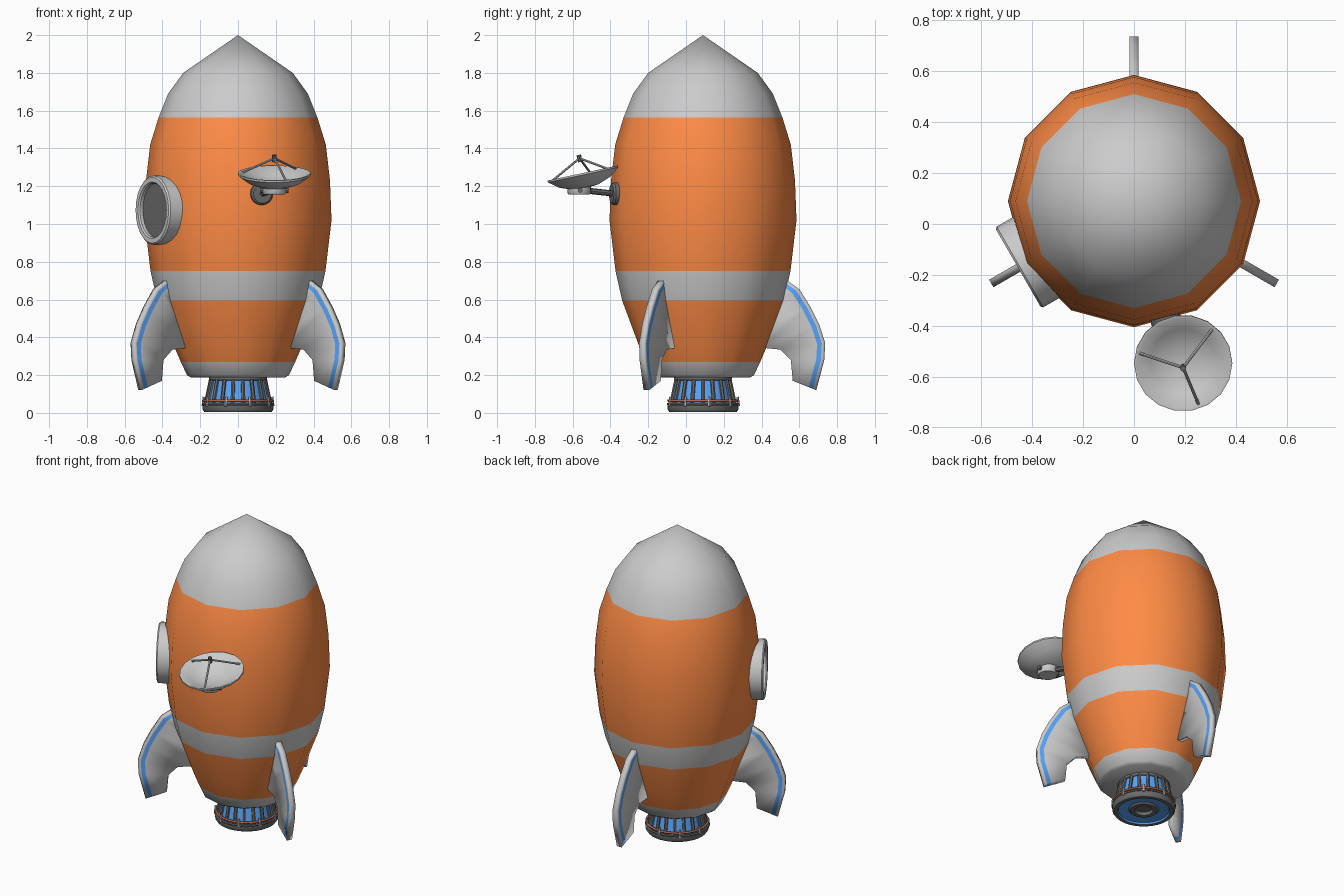
import bpy, bmesh
from math import sin, cos, pi, radians
from mathutils import Matrix, Vector

if "Cube" in bpy.data.objects:
    bpy.data.objects.remove(bpy.data.objects["Cube"])

AXIS = Vector((0, 0.09, 0))          # rocket centre line
HOME = Matrix.Translation(AXIS)


def material(name, rgb):
    m = bpy.data.materials.new(name)
    m.diffuse_color = (*rgb, 1)
    m.use_nodes = True
    m.node_tree.nodes["Principled BSDF"].inputs["Base Color"].default_value = m.diffuse_color
    return m


GREY = material("grey", (0.8, 0.8, 0.8))
ORANGE = material("orange", (1.0, 0.26, 0.06))
BLUE = material("blue", (0.1, 0.37, 0.95))
DARK = material("dark", (0.15, 0.15, 0.15))
RED = material("rust", (0.5, 0.15, 0.08))


def finish(name, bm, mats, angle=40):
    bmesh.ops.recalc_face_normals(bm, faces=bm.faces)
    me = bpy.data.meshes.new(name)
    bm.to_mesh(me)
    bm.free()
    for m in mats:
        me.materials.append(m)
    for p in me.polygons:
        p.use_smooth = True
    me.set_sharp_from_angle(angle=radians(angle))
    ob = bpy.data.objects.new(name, me)
    bpy.context.collection.objects.link(ob)
    return ob


def lathe(name, profile, n, mats, bands=None, matrix=HOME, closed=False, angle=40):
    """Revolve (radius, height) points; bands gives a material index per segment."""
    bm = bmesh.new()
    rings = []
    for r, z in profile:
        k = 1 if r == 0 else n
        rings.append([bm.verts.new(matrix @ Vector((r * cos(2 * pi * i / n), r * sin(2 * pi * i / n), z)))
                      for i in range(k)])
    if closed:
        rings.append(rings[0])
    for s, (a, b) in enumerate(zip(rings, rings[1:])):
        for i in range(n):
            j = (i + 1) % n
            quad = [a[i % len(a)], a[j % len(a)], b[j % len(b)], b[i % len(b)]]
            f = bm.faces.new(list(dict.fromkeys(quad)))
            f.material_index = bands[s] if bands else 0
    return finish(name, bm, mats, angle)


def aim(origin, direction):
    return Matrix.Translation(origin) @ Vector(direction).to_track_quat('Z', 'Y').to_matrix().to_4x4()


def rods(name, pairs, radius, mat, n=8):
    """Thin cylinders between pairs of points, in one object."""
    bm = bmesh.new()
    for a, b in pairs:
        a, b = Vector(a), Vector(b)
        bmesh.ops.create_cone(bm, cap_ends=True, segments=n, radius1=radius, radius2=radius,
                              depth=(b - a).length, matrix=aim((a + b) / 2, b - a))
    return finish(name, bm, [mat])


def polar(r, deg, z):
    return AXIS + Vector((r * cos(radians(deg)), r * sin(radians(deg)), z))


# Twelve-sided hull with colour bands
hull = [(0, 2.0), (0.29, 1.8), (0.37, 1.69), (0.42, 1.565), (0.465, 1.42), (0.487, 1.23),
        (0.495, 1.02), (0.463, 0.75), (0.428, 0.595), (0.335, 0.345), (0.303, 0.27),
        (0.27, 0.2), (0.25, 0.187), (0, 0.187)]
lathe("hull", hull, 12, [GREY, ORANGE], [0, 0, 0, 1, 1, 1, 1, 0, 1, 1, 0, 0, 0], angle=45)

# Three fins: grey rim, blue stripe, grey plate
outer = [(.44, .705), (.51, .655), (.57, .56), (.615, .47), (.647, .37), (.642, .28), (.60, .12)]
inner = [(.37, .68), (.41, .60), (.37, .48), (.31, .345), (.41, .335), (.465, .28), (.475, .17)]
bm = bmesh.new()
rows = []
for o, i in zip(outer, inner):
    o, i = Vector((o[0], 0, o[1])), Vector((i[0], 0, i[1]))
    d = (i - o).normalized()
    rows.append([bm.verts.new(p) for p in (o, o + d * 0.018, o + d * 0.043, i)])
for a, b in zip(rows, rows[1:]):
    for k in range(3):
        f = bm.faces.new((a[k], a[k + 1], b[k + 1], b[k]))
        f.material_index = 1 if k == 1 else 0
fin = finish("fin", bm, [GREY, BLUE])
for k, deg in enumerate((90, 210, 330)):
    ob = fin if k == 0 else bpy.data.objects.new("fin", fin.data)
    if k:
        bpy.context.collection.objects.link(ob)
    ob.location = AXIS
    ob.rotation_euler.z = radians(deg)
    mod = ob.modifiers.new("thickness", 'SOLIDIFY')
    mod.thickness = 0.034
    mod.offset = 0

# Porthole frame and recessed dark glass
out = Vector((cos(radians(210)), sin(radians(210)), 0))
port = aim(polar(0, 0, 1.073), out)
lathe("porthole_frame", [(0.183, 0.44), (0.183, 0.517), (0.175, 0.525), (0.15, 0.525),
                         (0.143, 0.517), (0.143, 0.44)], 24, [GREY], matrix=port, closed=True)
lathe("porthole_glass", [(0, 0.45), (0.147, 0.45), (0.147, 0.499), (0, 0.499)], 24, [DARK], matrix=port)

# Engine nozzle: blue cone, dark foot, recessed blue underside with dark core
lathe("nozzle", [(0, 0.195), (0.135, 0.195), (0.168, 0.045), (0.187, 0.04), (0.187, 0.018),
                 (0.178, 0.005), (0.155, 0.005), (0.15, 0.015), (0.09, 0.02), (0.08, 0.01),
                 (0.055, 0.01), (0.05, 0.03), (0, 0.03)], 32, [BLUE, DARK],
      [0, 0, 1, 1, 1, 1, 0, 0, 1, 1, 1, 1])
ribs = [360 * k / 18 for k in range(18)]
rods("nozzle_ribs", [(polar(0.14, d, 0.19), polar(0.174, d, 0.03)) for d in ribs], 0.011, DARK, 6)


def ring(name, r, z, t, mat):
    lathe(name, [(r + t * cos(k * pi / 3), z + t * sin(k * pi / 3)) for k in range(6)],
          32, [mat], closed=True, angle=70)


# Pipes round the nozzle, held by small clips
ring("nozzle_pipe", 0.183, 0.065, 0.007, RED)
ring("nozzle_lower_pipe", 0.186, 0.047, 0.006, DARK)
ring("nozzle_collar", 0.143, 0.182, 0.012, DARK)
rods("nozzle_clips", [(polar(0.183, d + 10, 0.085), polar(0.189, d + 10, 0.035)) for d in ribs[::2]],
     0.007, GREY, 6)

# Dish, tilted towards the front
dish_axis = Vector((0, -0.21, 0.98)).normalized()
centre = Vector((0.193, -0.545, 1.26))
tilt = Matrix.Translation(centre) @ Vector((0, 0, 1)).rotation_difference(dish_axis).to_matrix().to_4x4()
lathe("dish", [(0, -0.072), (0.07, -0.066), (0.14, -0.04), (0.193, 0), (0.193, 0.01),
               (0.183, 0.01), (0.13, -0.025), (0.07, -0.048), (0, -0.056)], 18, [GREY], matrix=tilt)
base = Matrix.Translation((0.193, -0.565, 0))
lathe("dish_base", [(0, 1.155), (0.055, 1.155), (0.063, 1.165), (0.063, 1.2), (0, 1.2)],
      16, [GREY], matrix=base)

# Feed tripod
tip = Vector((0, 0, 0.09))
rods("dish_struts", [(tilt @ Vector((0.184 * cos(radians(d)), 0.184 * sin(radians(d)), 0.0)), tilt @ tip)
                     for d in (167, 50, -70)], 0.006, GREY)
rods("dish_feed", [(tilt @ Vector((0, 0, 0.07)), tilt @ Vector((0, 0, 0.108)))], 0.012, DARK)

# Dish mount on the hull
side = Vector((cos(radians(-75)), sin(radians(-75)), 0))
mount = aim(polar(0, 0, 1.16), side)
lathe("dish_mount", [(0, 0.45), (0.06, 0.45), (0.06, 0.492), (0.05, 0.502), (0, 0.502)],
      16, [DARK], matrix=mount)
rods("dish_arm", [(mount @ Vector((0, 0, 0.48)), (0.193, -0.555, 1.18))], 0.016, DARK)
rods("dish_pivot", [((0.12, -0.56, 1.178), (0.268, -0.56, 1.178))], 0.013, DARK)
